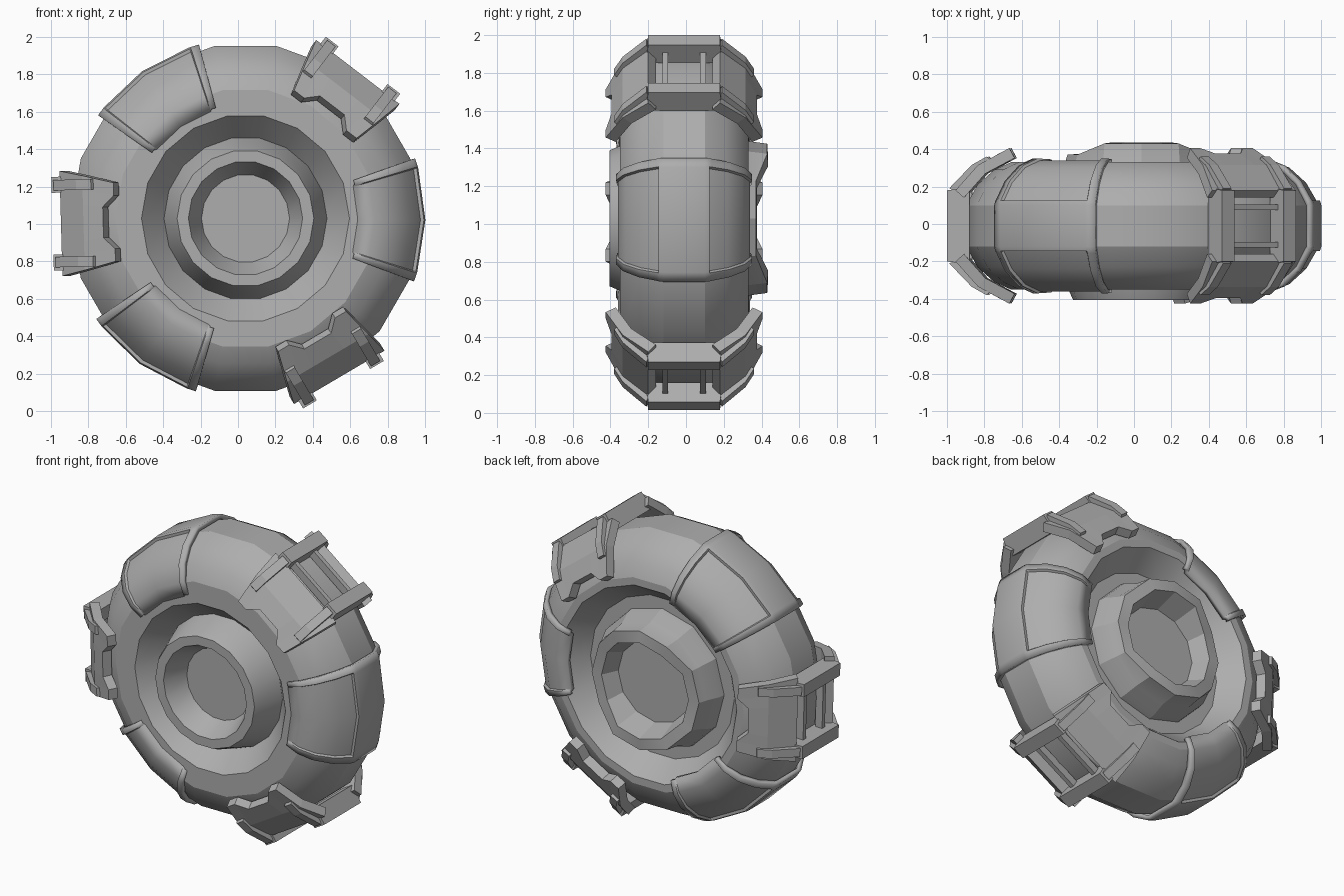
import bpy, bmesh
from math import cos, sin, radians, pi

if "Cube" in bpy.data.objects:
    bpy.data.objects.remove(bpy.data.objects["Cube"])

CX, CY, CZ = 0.04, -0.01, 1.03   # wheel axle

grey = bpy.data.materials.new("plain_grey")
grey.use_nodes = True
grey.diffuse_color = (0.42, 0.42, 0.42, 1)
grey.node_tree.nodes["Principled BSDF"].inputs["Base Color"].default_value = (0.42, 0.42, 0.42, 1)


def place(angle, r, t, y):
    """Point at radius r, sideways offset t and axle offset y, turned to an angle."""
    return (CX + r * cos(angle) - t * sin(angle), CY + y, CZ + r * sin(angle) + t * cos(angle))


def finish(name, bm, smooth=0):
    mesh = bpy.data.meshes.new(name)
    bm.to_mesh(mesh)
    bm.free()
    ob = bpy.data.objects.new(name, mesh)
    bpy.context.collection.objects.link(ob)
    mesh.materials.append(grey)
    bpy.ops.object.select_all(action='DESELECT')
    ob.select_set(True)
    bpy.context.view_layer.objects.active = ob
    if smooth:
        bpy.ops.object.shade_smooth_by_angle(angle=radians(smooth))
    return ob


def grid_faces(bm, rows, closed=False):
    n = len(rows)
    for i in range(n if closed else n - 1):
        a, b = rows[i], rows[(i + 1) % n]
        for j in range(len(a) - 1):
            bm.faces.new((a[j], a[j + 1], b[j + 1], b[j]))


def lathe(name, profile, sides, lift=None):
    """Solid of revolution about the axle, with flat caps."""
    bm = bmesh.new()
    rows = []
    for k in range(sides):
        ang = 2 * pi * k / sides
        rows.append([bm.verts.new(place(ang, r, 0, lift(ang, y) if lift else y)) for r, y in profile])
    grid_faces(bm, rows, True)
    bm.faces.new([row[0] for row in rows])
    bm.faces.new([row[-1] for row in rows])
    bmesh.ops.recalc_face_normals(bm, faces=bm.faces)
    finish(name, bm, 23)


def face_outward(bm):
    """Make an open skin face away from the wheel centre."""
    bm.normal_update()
    mid = (CX, CY, CZ)
    total = sum(sum((c - m) * n for c, m, n in zip(f.calc_center_median(), mid, f.normal)) for f in bm.faces)
    if total < 0:
        bmesh.ops.reverse_faces(bm, faces=bm.faces[:])


def thicken(ob, thickness):
    mod = ob.modifiers.new("thickness", 'SOLIDIFY')
    mod.thickness = thickness
    mod.offset = -1


# Tyre with dished sides and the front hub
shoulder = [(0.695, 0.34), (0.785, 0.30), (0.875, 0.22), (0.935, 0.11)]
front_hub = [(0.235, -0.25), (0.305, -0.395), (0.365, -0.395), (0.385, -0.35),
             (0.435, -0.2), (0.555, -0.34)]
tyre = front_hub + [(r, -y) for r, y in shoulder] + shoulder[::-1]
tyre += [(0.645, 0.34), (0.53, 0.2), (0.4, 0.2)]
lathe("tyre", tyre, 18)


# Back hub, whose rim rises at top and bottom
def rim_lift(ang, y):
    return y + 0.06 if y > 0.35 and abs(sin(ang)) > 0.8 else y


lathe("back_hub", [(0.46, 0.15), (0.45, 0.24), (0.41, 0.33), (0.395, 0.38),
                   (0.32, 0.385), (0.27, 0.28)], 12, rim_lift)


# Tread plates wrapped over the tyre, each with a sunken panel on either shoulder
def tread_plate(name, degrees):
    half = [(0.61, 0.355), (0.70, 0.36), (0.80, 0.322), (0.89, 0.24), (0.945, 0.145)]
    crown = [(0.952, 0.135), (0.96, 0.11)]
    bm = bmesh.new()
    rows = []
    for turn in (-20, -17.2, -16.8, 0, 16.8, 17.2, 20):
        sink = 0.011 if abs(turn) < 17 else 0
        section = [(r - sink, y - sink) for r, y in half] + crown
        section = [(r, -y) for r, y in section] + section[::-1]
        rows.append([bm.verts.new(place(radians(degrees + turn), r, 0, y)) for r, y in section])
    grid_faces(bm, rows)
    face_outward(bm)
    thicken(finish(name, bm, 25), 0.03)


for number, degrees in enumerate((-0.5, 125, 234), 1):
    tread_plate(f"tread_plate_{number}", degrees)


def prism(name, angle, outline, t0, t1):
    """Extrude an outline of (radius, y) points sideways from t0 to t1."""
    bm = bmesh.new()
    low = [bm.verts.new(place(angle, r, t0, y)) for r, y in outline]
    high = [bm.verts.new(place(angle, r, t1, y)) for r, y in outline]
    bm.faces.new(low)
    bm.faces.new(high)
    for i in range(len(low)):
        j = (i + 1) % len(low)
        bm.faces.new((low[i], low[j], high[j], high[i]))
    bmesh.ops.recalc_face_normals(bm, faces=bm.faces)
    finish(name, bm)


# Slanted guard panel with a shallow notch in its inner edge
def guard_panel(name, angle, side):
    bm = bmesh.new()
    rows = []
    for t in (-0.28, -0.19, -0.11, 0.11, 0.19, 0.28):
        end = (0.76, 0.385) if abs(t) < 0.15 else (0.7, 0.415)
        section = [(0.985, 0.19, 1), (0.865, 0.325, 0.9), (*end, 0.75)]
        rows.append([bm.verts.new(place(angle, r, t * s, y * side)) for r, y, s in section])
    grid_faces(bm, rows)
    face_outward(bm)
    thicken(finish(name, bm), 0.06)


# Guards: two side panels, two cross blocks with arms, and two linking rods
arm = [(0.82, 0.37), (0.90, 0.325), (1.02, 0.2), (0.95, 0.17), (0.79, 0.34)]
block = [(0.91, -0.205), (1.03, -0.19), (1.03, 0.19), (0.91, 0.205)]

for number, degrees in enumerate((52.5, 181.6, 300.5), 1):
    angle = radians(degrees)
    for side, word in ((-1, "front"), (1, "back")):
        guard_panel(f"guard_{number}_{word}_panel", angle, side)
        rod_y = 0.1 * side
        rod = [(0.93, rod_y - 0.015), (0.98, rod_y - 0.015), (0.98, rod_y + 0.015), (0.93, rod_y + 0.015)]
        prism(f"guard_{number}_{word}_rod", angle, rod, -0.18, 0.18)
        for end, place_word in ((-1, "lower"), (1, "upper")):
            outline = [(r, y * side) for r, y in arm]
            prism(f"guard_{number}_{word}_{place_word}_arm", angle, outline, end * 0.205 - 0.028, end * 0.205 + 0.028)
    for end, word in ((-1, "lower"), (1, "upper")):
        prism(f"guard_{number}_{word}_block", angle, block, end * 0.165, end * 0.25)
